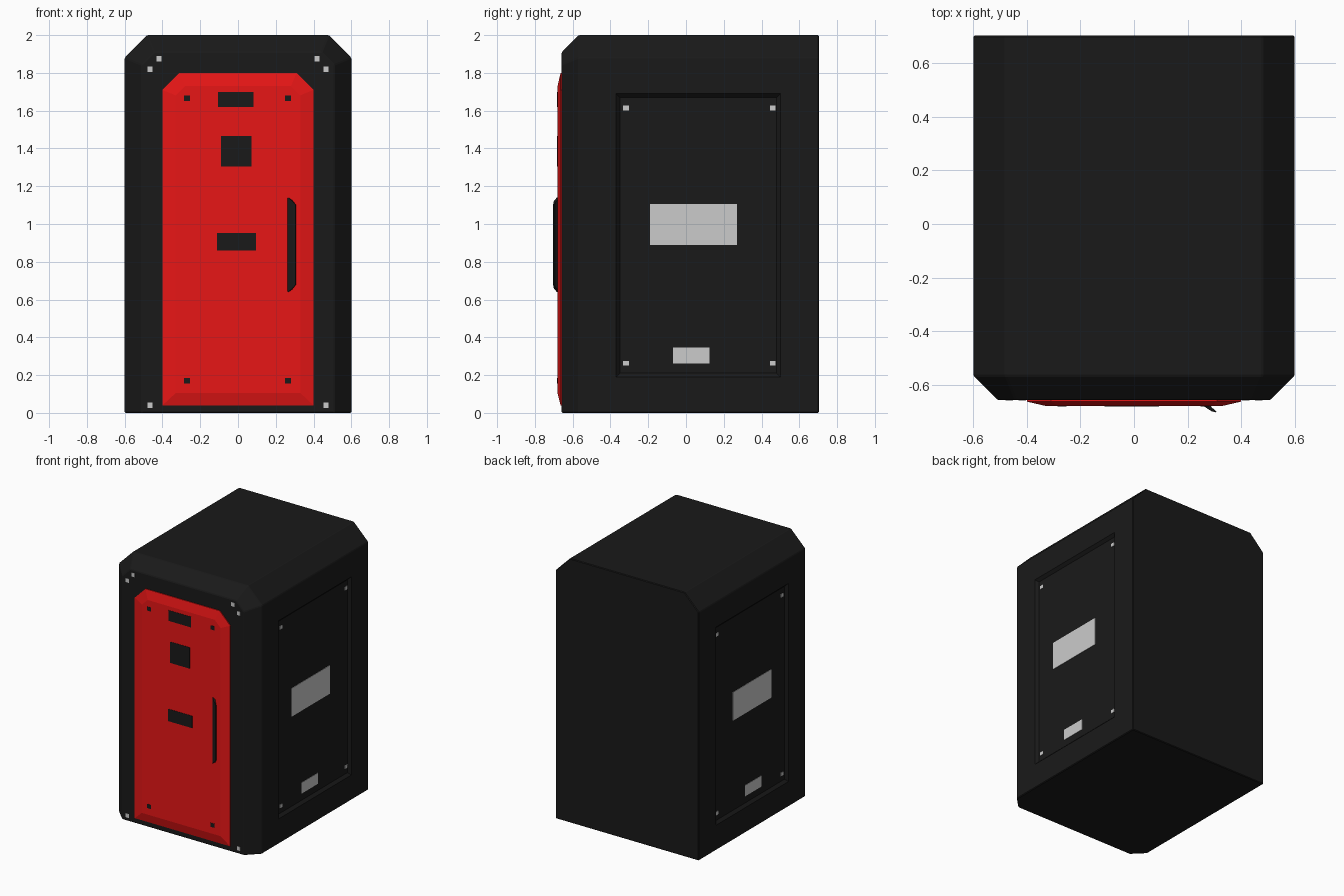
import bpy, bmesh

if "Cube" in bpy.data.objects:
    bpy.data.objects.remove(bpy.data.objects["Cube"])


def material(name, color):
    m = bpy.data.materials.new(name)
    m.diffuse_color = (*color, 1)
    m.use_nodes = True
    m.node_tree.nodes["Principled BSDF"].inputs["Base Color"].default_value = m.diffuse_color
    return m


BLACK = material("black", (0.01, 0.01, 0.01))
RED = material("red", (0.8, 0.008, 0.008))


def loft(name, rings, mat=None):
    """Closed solid through rings of matching point counts."""
    bm = bmesh.new()
    loops = [[bm.verts.new(p) for p in r] for r in rings]
    n = len(loops[0])
    for a, b in zip(loops, loops[1:]):
        for i in range(n):
            j = (i + 1) % n
            bm.faces.new((a[i], a[j], b[j], b[i]))
    bm.faces.new(loops[0])
    bm.faces.new(loops[-1])
    bmesh.ops.recalc_face_normals(bm, faces=bm.faces)
    me = bpy.data.meshes.new(name)
    bm.to_mesh(me)
    bm.free()
    ob = bpy.data.objects.new(name, me)
    bpy.context.collection.objects.link(ob)
    if mat:
        me.materials.append(mat)
    return ob


def clipped(y, w, z0, z1, c, inset=0):
    """Rectangle with clipped top corners, inset by a constant distance."""
    w, z1, c = w - inset, z1 - inset, c - inset * 0.586
    return [(-w, y, z0), (w, y, z0), (w, y, z1 - c),
            (w - c, y, z1), (c - w, y, z1), (-w, y, z1 - c)]


def side_rect(x, y0, y1, z0, z1):
    return [(x, y0, z0), (x, y1, z0), (x, y1, z1), (x, y0, z1)]


def front_plate(name, x0, x1, z0, z1, y, mat=None):
    rect = [(x0, z0), (x1, z0), (x1, z1), (x0, z1)]
    loft(name, [[(x, yy, z) for x, z in rect] for yy in (y + 0.01, y - 0.002)], mat)


def apply_modifiers(ob):
    bpy.context.view_layer.objects.active = ob
    for m in list(ob.modifiers):
        bpy.ops.object.modifier_apply(modifier=m.name)


BACK, FRONT, DOOR = 0.704, -0.658, -0.68

# Cabinet body with chamfered front
body = loft("cabinet_body", [clipped(BACK, 0.6, 0, 2, 0.12),
                             clipped(-0.568, 0.6, 0, 2, 0.12),
                             clipped(FRONT, 0.6, 0, 2, 0.12, 0.09)], BLACK)
bev = body.modifiers.new("soft_edges", 'BEVEL')
bev.width, bev.segments, bev.limit_method = 0.005, 1, 'ANGLE'

# Sunken panels on both sides
cutters = []
for s in (1, -1):
    cut = loft("recess_cutter", [side_rect(s * 0.62, -0.39, 0.52, 0.17, 1.71),
                                 side_rect(s * 0.58, -0.35, 0.48, 0.21, 1.67)], BLACK)
    cut.hide_render = True
    b = body.modifiers.new("recess", 'BOOLEAN')
    b.operation, b.object, b.solver = 'DIFFERENCE', cut, 'EXACT'
    cutters.append(cut)
apply_modifiers(body)
for c in cutters:
    bpy.data.objects.remove(c)

# Labels and screws on the side panels
for s, side in ((1, "right"), (-1, "left")):
    plates = [("large_label", -0.19, 0.27, 0.89, 1.105),
              ("small_label", -0.07, 0.125, 0.262, 0.345)]
    for y in (-0.318, 0.46):
        for z in (0.263, 1.615):
            plates.append(("side_screw", y - 0.015, y + 0.015, z - 0.013, z + 0.013))
    for name, *r in plates:
        loft(f"{side}_{name}", [side_rect(s * 0.57, *r), side_rect(s * 0.583, *r)])

# Screws on the front frame
for s in (1, -1):
    for x, z in ((0.466, 1.82), (0.418, 1.875), (0.466, 0.04)):
        front_plate("frame_screw", s * x - 0.014, s * x + 0.014, z - 0.015, z + 0.015, FRONT)

# Red door with sloped rim
loft("door", [clipped(-0.64, 0.4, 0.04, 1.8, 0.09),
              clipped(-0.664, 0.4, 0.04, 1.8, 0.09),
              clipped(DOOR, 0.4, 0.105, 1.8, 0.09, 0.07)], RED)

# Dark plates and screws on the door
for name, *r in (("top_plate", -0.105, 0.083, 1.62, 1.70),
                 ("square_plate", -0.09, 0.072, 1.305, 1.465),
                 ("middle_plate", -0.11, 0.094, 0.86, 0.952)):
    front_plate(name, *r, DOOR, BLACK)
for x in (-0.269, 0.264):
    for z in (0.17, 1.665):
        front_plate("door_screw", x - 0.016, x + 0.016, z - 0.015, z + 0.015, DOOR, BLACK)

# Slanted pull handle, shorter at its outer lip
profile = [(0.255, -0.67, 0.235), (0.265, -0.684, 0.25), (0.29, -0.7, 0.23),
           (0.305, -0.704, 0.21), (0.308, -0.7, 0.21), (0.292, -0.687, 0.23),
           (0.28, -0.67, 0.245)]
loft("door_handle", [[(x, y, 0.89 + s * h) for x, y, h in profile] for s in (-1, 1)], BLACK)
